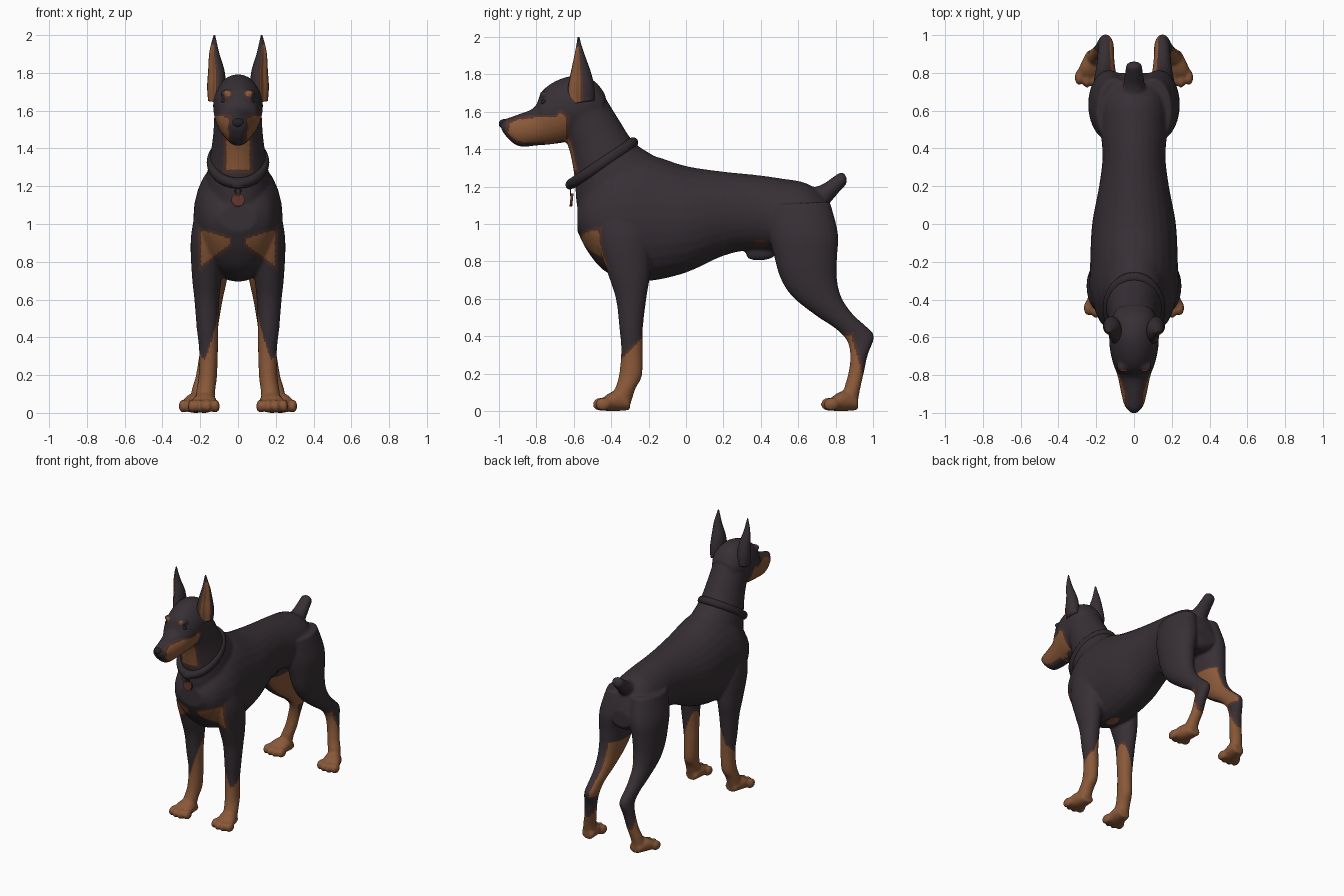
import bpy, bmesh, math
from mathutils import Matrix, Vector

if "Cube" in bpy.data.objects:
    bpy.data.objects.remove(bpy.data.objects["Cube"])


def material(name, r, g, b):
    mat = bpy.data.materials.new(name)
    mat.use_nodes = True
    mat.diffuse_color = (r, g, b, 1)
    mat.node_tree.nodes["Principled BSDF"].inputs["Base Color"].default_value = (r, g, b, 1)
    return mat


coat = material("dark coat", .038, .029, .035)
tan = material("tan markings", .25, .098, .04)
edge = material("brown marking edge", .085, .033, .024)
black = material("nose black", .018, .015, .018)
leather = material("collar leather", .03, .023, .027)
copper = material("copper tag", .11, .035, .025)


def spline(rows, steps):
    """Smoothly interpolate the section rows."""
    rows = [Vector(r) for r in rows]
    out = []
    for i in range(len(rows) - 1):
        p, q = rows[i], rows[i + 1]
        before, after = rows[max(i - 1, 0)], rows[min(i + 2, len(rows) - 1)]
        for k in range(steps):
            t = k / steps
            out.append(((2 * p) + (q - before) * t
                        + (2 * before - 5 * p + 4 * q - after) * t ** 2
                        + (3 * p - before - 3 * q + after) * t ** 3) / 2)
    return out + [rows[-1]]


def loft(bm, rows, side=1, scoop=0, sides=28):
    """Skin ellipses; each row is y, z of one edge, y, z of the other, centre x, half width."""
    rings = []
    for ay, az, by, bz, x, w in spline(rows, 5):
        mid = Vector((x * side, (ay + by) / 2, (az + bz) / 2))
        up = Vector((0, (ay - by) / 2, (az - bz) / 2))
        across = Vector((w * side, 0, 0))
        ring = []
        for k in range(sides):
            a = math.tau * k / sides
            pull = 1 - scoop * max(0, math.cos(a - math.pi / 4)) ** 3
            ring.append(bm.verts.new(mid + (across * math.cos(a) + up * math.sin(a)) * pull))
        rings.append(ring)
    for r, (low, high) in enumerate(zip(rings, rings[1:])):
        for k in range(sides):
            n = (k + 1) % sides
            face = bm.faces.new((low[k], low[n], high[n], high[k]))
            inside = math.cos(math.tau * (k + .5) / sides - math.pi / 4)
            if scoop and r < len(rings) * .72 and inside > .45:
                face.material_index = 1 if inside > .65 else 2
    bm.faces.new(rings[0])
    bm.faces.new(rings[-1])


def ball(bm, centre, size):
    place = Matrix.Translation(centre) @ Matrix.Diagonal((*size, 1))
    bmesh.ops.create_uvsphere(bm, u_segments=20, v_segments=12, radius=1, matrix=place)


def finish(bm, name, *mats):
    bmesh.ops.recalc_face_normals(bm, faces=bm.faces)
    mesh = bpy.data.meshes.new(name)
    bm.to_mesh(mesh)
    bm.free()
    for mat in mats:
        mesh.materials.append(mat)
    for poly in mesh.polygons:
        poly.use_smooth = True
    obj = bpy.data.objects.new(name, mesh)
    bpy.context.collection.objects.link(obj)
    return obj


def paw(bm, side, x, heel, splay):
    rows = [(heel, .07, heel, .005, x - splay, .045),
            (heel - .06, .11, heel - .06, 0, x, .062),
            (heel - .12, .09, heel - .12, 0, x + splay, .07),
            (heel - .16, .05, heel - .16, .005, x + splay, .055)]
    loft(bm, rows, side)
    for k in range(4):
        off = k - 1.5
        toe = ((x + splay + off * .041) * side, heel - .165 + abs(off) * .014, .036)
        ball(bm, toe, (.024, .042, .036))


torso = [(-.58, 1.1, -.58, .96, 0, .1), (-.53, 1.2, -.53, .86, 0, .17),
         (-.45, 1.3, -.45, .76, 0, .21), (-.35, 1.36, -.35, .71, 0, .235),
         (-.2, 1.37, -.2, .695, 0, .232), (0, 1.31, 0, .74, 0, .222),
         (.2, 1.28, .2, .83, 0, .185), (.35, 1.265, .35, .86, 0, .167),
         (.5, 1.245, .5, .85, 0, .175), (.65, 1.215, .65, .85, 0, .17),
         (.75, 1.13, .76, .85, 0, .13), (.8, 1.0, .8, .88, 0, .08)]
neck = [(-.44, 1.69, -.66, 1.5, 0, .125), (-.36, 1.56, -.62, 1.38, 0, .132),
        (-.28, 1.44, -.595, 1.24, 0, .15), (-.18, 1.37, -.58, 1.08, 0, .17),
        (-.05, 1.29, -.52, .95, 0, .18)]
head = [(-.995, 1.54, -.985, 1.5, 0, .028), (-.97, 1.56, -.945, 1.45, 0, .052),
        (-.9, 1.585, -.89, 1.415, 0, .068), (-.81, 1.625, -.79, 1.42, 0, .088),
        (-.77, 1.71, -.73, 1.425, 0, .107), (-.69, 1.768, -.66, 1.435, 0, .126),
        (-.59, 1.793, -.6, 1.46, 0, .132), (-.49, 1.765, -.54, 1.5, 0, .125),
        (-.43, 1.69, -.46, 1.56, 0, .09)]
tail = [(.64, 1.19, .72, 1.06, 0, .065), (.72, 1.208, .78, 1.125, 0, .055),
        (.785, 1.25, .82, 1.172, 0, .047), (.825, 1.276, .855, 1.21, 0, .042),
        (.85, 1.268, .862, 1.235, 0, .022)]
sheath = [(.3, .9, .32, .85, 0, .02), (.36, .9, .34, .81, 0, .032),
          (.44, .9, .44, .81, 0, .034), (.52, .9, .5, .85, 0, .02)]
front_leg = [(-.47, 1.12, -.25, 1.15, .14, .07), (-.475, .92, -.2, .95, .163, .086),
             (-.42, .74, -.193, .74, .165, .08), (-.375, .6, -.212, .6, .165, .066),
             (-.357, .45, -.23, .45, .162, .057), (-.347, .33, -.232, .33, .156, .05),
             (-.357, .2, -.235, .19, .16, .049), (-.38, .12, -.27, .12, .17, .05),
             (-.41, .07, -.295, .04, .175, .05)]
hind_leg = [(.42, 1.1, .77, 1.12, .1, .1), (.44, .95, .813, .95, .127, .112),
            (.47, .83, .808, .82, .14, .1), (.505, .71, .808, .7, .145, .087),
            (.57, .61, .835, .6, .15, .07), (.695, .51, .895, .515, .15, .054),
            (.8, .44, .955, .46, .15, .045), (.863, .37, 1.006, .4, .15, .043),
            (.878, .28, .972, .3, .165, .043), (.865, .19, .95, .2, .18, .044),
            (.845, .12, .932, .12, .2, .046), (.84, .06, .915, .03, .21, .046)]
ear = [(-.635, 1.64, -.49, 1.66, .118, .045), (-.64, 1.72, -.49, 1.73, .117, .052),
       (-.622, 1.81, -.508, 1.81, .117, .046), (-.6, 1.9, -.54, 1.9, .127, .029),
       (-.587, 1.96, -.56, 1.96, .127, .015), (-.58, 2, -.57, 2, .125, .004)]

# Body: all volumes fused into one smooth skin
bm = bmesh.new()
for rows in (torso, neck, head, tail, sheath):
    loft(bm, rows)
for side in (1, -1):
    loft(bm, front_leg, side)
    loft(bm, hind_leg, side)
    paw(bm, side, .175, -.3, .006)
    paw(bm, side, .215, .92, .014)
    ball(bm, (.06 * side, -.755, 1.692), (.035, .03, .02))
body = finish(bm, "body")
remesh = body.modifiers.new("fuse", 'REMESH')
remesh.mode = 'VOXEL'
remesh.voxel_size = .0095
relax = body.modifiers.new("relax", 'SMOOTH')
relax.factor = .5
relax.iterations = 7
skin = bpy.data.meshes.new_from_object(body.evaluated_get(bpy.context.evaluated_depsgraph_get()))
body.modifiers.clear()
body.data = skin


def marking(c, n):
    """Depth inside the nearest tan marking; negative is outside."""
    x, y, z = abs(c.x), c.y, c.z
    inward = -n.x if c.x > 0 else n.x
    depth = [.022 - math.dist((x, y, z), (.057, -.78, 1.69))]
    if y < -.1 and z < .7:  # front stockings
        depth.append(.37 + max(-.01, .165 - x) * 3 + (y + .3) - z)
    if y > .4 and z < .85:  # hind stockings and inner thighs
        depth.append(max(min(.42 - z, .9 + (.4 - z) * .3 - y), .19 - z))
        depth.append(min((inward - .45) * .1, .74 - z, z - .36))
    if y < -.4 and z < 1.1:  # chest patches
        depth.append(min(x - .03, .212 - x, .985 - z - (.2 - x) * .3, (z - .905 + .75 * x) * .8))
    if z > 1.2:  # muzzle sides and throat
        top = 1.585 + max(0, .03 - abs(y + .67)) - max(0, -.8 - y) * .12
        depth.append(min(x - .032, top - z, -.625 - y, y + .965))
        if y > -.76 and n.y < .1:
            depth.append(min(.078 - x, z - 1.27, 1.47 - z, -.5 - y))
    if .28 < y < .5 and x > .07:  # flank fold
        depth.append(min(.001, .035 - math.dist((y, z), (.4, .885))))
    return max(depth)


for mat in (coat, tan, edge):
    skin.materials.append(mat)
for poly in skin.polygons:
    poly.use_smooth = True
    d = marking(poly.center, poly.normal)
    poly.material_index = 1 if d > .016 or (d > .006 and poly.center.z > 1.62) else 2 if d > 0 else 0

# Ears and eyes
for side, label in ((1, "left"), (-1, "right")):
    bm = bmesh.new()
    loft(bm, ear, side, scoop=.55)
    finish(bm, label + "_ear", coat, tan, edge)
    bm = bmesh.new()
    ball(bm, (.07 * side, -.755, 1.652), (.021, .021, .016))
    finish(bm, label + "_eye", black)

# Nose
bm = bmesh.new()
ball(bm, (0, -.972, 1.535), (.034, .029, .026))
finish(bm, "nose", black)


def ring(name, mat, centre, tilt, size, thick):
    bpy.ops.mesh.primitive_torus_add(major_segments=56, minor_segments=14, major_radius=1,
                                     minor_radius=thick, location=centre, rotation=(tilt, 0, 0))
    obj = bpy.context.object
    obj.name = name
    obj.scale = size
    obj.data.materials.append(mat)
    bpy.ops.object.shade_smooth()


# Collar with buckle, link and hanging tag
ring("collar", leather, (0, -.447, 1.326), .59, (.144, .196, .19), .15)
ring("tag_link", copper, (0, -.617, 1.175), math.pi / 2, (.014, .02, .014), .25)
bm = bmesh.new()
ball(bm, (0, -.622, 1.21), (.04, .022, .026))
finish(bm, "collar_buckle", leather)
bpy.ops.mesh.primitive_cylinder_add(vertices=32, radius=.035, depth=.014,
                                    location=(0, -.612, 1.128), rotation=(math.pi / 2 - .1, 0, 0))
bpy.context.object.name = "tag"
bpy.context.object.data.materials.append(copper)
bpy.ops.object.shade_smooth_by_angle()
